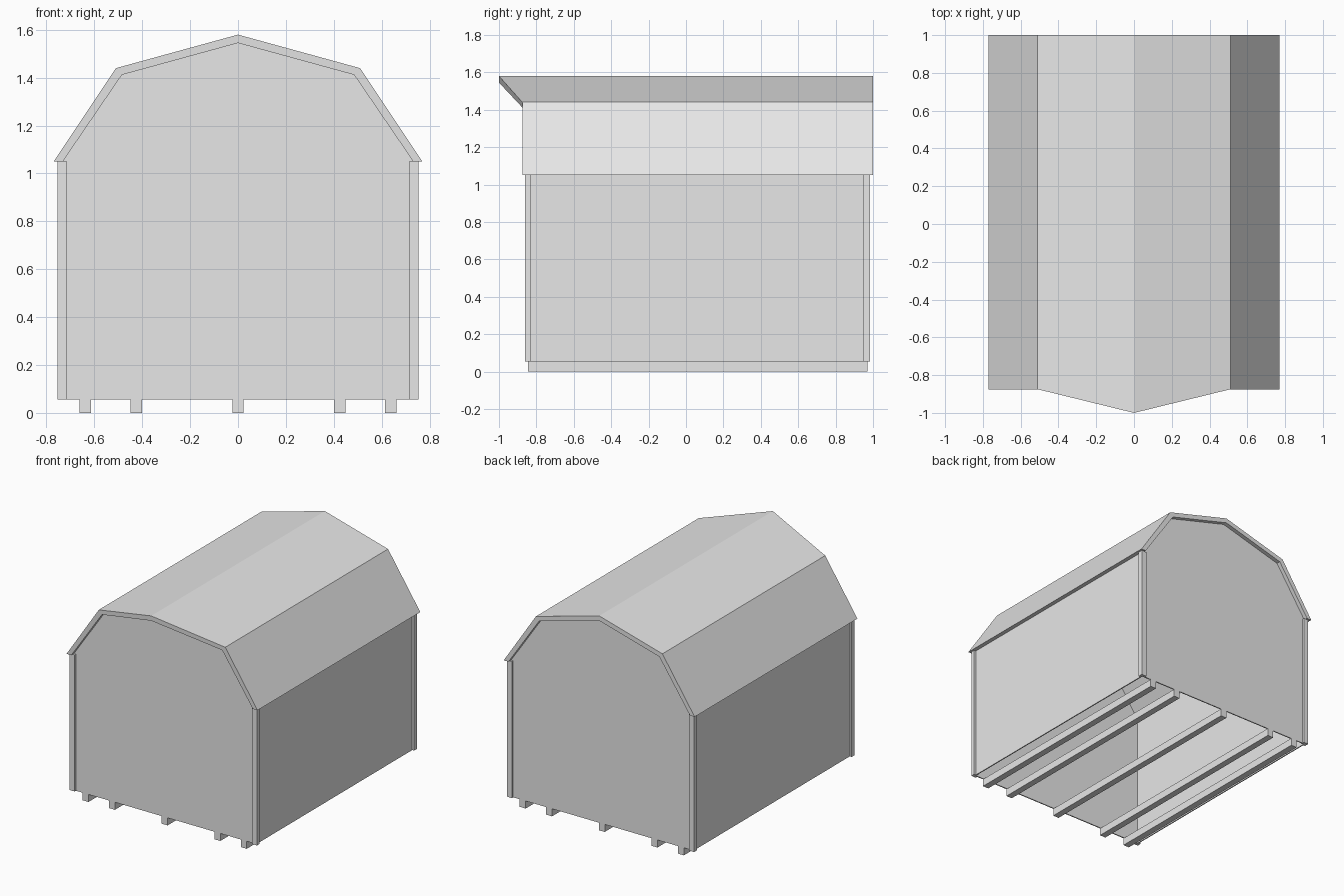
import bpy, bmesh
from mathutils import Vector

cube = bpy.data.objects.get("Cube")
if cube:
    bpy.data.objects.remove(cube, do_unlink=True)

grey = bpy.data.materials.new("light_grey")
grey.use_nodes = True
colour = (0.8, 0.8, 0.8, 1)
grey.diffuse_color = colour
grey.node_tree.nodes["Principled BSDF"].inputs["Base Color"].default_value = colour

FRONT, BACK = -0.845, 0.97      # gable wall outer faces
SIDE, BASE, EAVE = 0.74, 0.055, 1.05
THICK = 0.008                   # wall panel thickness
TRIM = 0.015                    # how far corner trim stands proud


def finish(name, bm):
    bmesh.ops.recalc_face_normals(bm, faces=bm.faces)
    mesh = bpy.data.meshes.new(name)
    bm.to_mesh(mesh)
    bm.free()
    mesh.materials.append(grey)
    obj = bpy.data.objects.new(name, mesh)
    bpy.context.collection.objects.link(obj)
    return obj


def box(name, lo, hi):
    bm = bmesh.new()
    bmesh.ops.create_cube(bm, size=1)
    lo, hi = Vector(lo), Vector(hi)
    for v in bm.verts:
        v.co = (lo + hi) / 2 + v.co * (hi - lo)
    return finish(name, bm)


def prism(name, start, end):
    """Closed solid between two matching outlines."""
    bm = bmesh.new()
    a = [bm.verts.new(p) for p in start]
    b = [bm.verts.new(p) for p in end]
    bm.faces.new(a)
    bm.faces.new(b)
    for i in range(len(a)):
        j = (i + 1) % len(a)
        bm.faces.new((a[i], a[j], b[j], b[i]))
    return finish(name, bm)


# Gambrel roof slab, with a pointed overhang at the front
outer = [(-0.77, EAVE), (-0.51, 1.44), (0, 1.58), (0.51, 1.44), (0.77, EAVE)]
inner = [(0.732, EAVE), (0.485, 1.412), (0, 1.545), (-0.485, 1.412), (-0.732, EAVE)]
front_y = [-0.875, -0.875, -1, -0.875, -0.875]
outline = outer + inner
prism("roof",
      [(x, y, z) for (x, z), y in zip(outline, front_y * 2)],
      [(x, 1, z) for x, z in outline])

# Gable walls
gable = [(-SIDE, BASE), (SIDE, BASE), (SIDE, EAVE)] + inner + [(-SIDE, EAVE)]
for name, y, inset in (("front_wall", FRONT, THICK), ("back_wall", BACK, -THICK)):
    prism(name, [(x, y, z) for x, z in gable],
          [(x, y + inset, z) for x, z in gable])

# Side walls and L-shaped corner trim
for side, s in (("right", -1), ("left", 1)):
    x0, x1 = sorted((s * SIDE, s * (SIDE - THICK)))
    box(side + "_wall", (x0, FRONT, BASE), (x1, BACK, EAVE + 0.02))
    for end, y, d, width in (("front", FRONT, -1, 0.03), ("back", BACK, 1, 0.035)):
        xo, xi, yo = s * (SIDE + TRIM), s * 0.715, y + d * TRIM
        yi = yo - d * width
        ell = [(xo, yo), (xo, yi), (s * SIDE, yi), (s * SIDE, y), (xi, y), (xi, yo)]
        prism(f"{end}_{side}_corner_trim", [(x, v, BASE) for x, v in ell],
              [(x, v, EAVE) for x, v in ell])

# Floor runners
for i, x in enumerate((-0.638, -0.425, 0, 0.425, 0.638)):
    box(f"floor_runner_{i + 1}", (x - 0.024, FRONT, 0), (x + 0.024, BACK, BASE))
